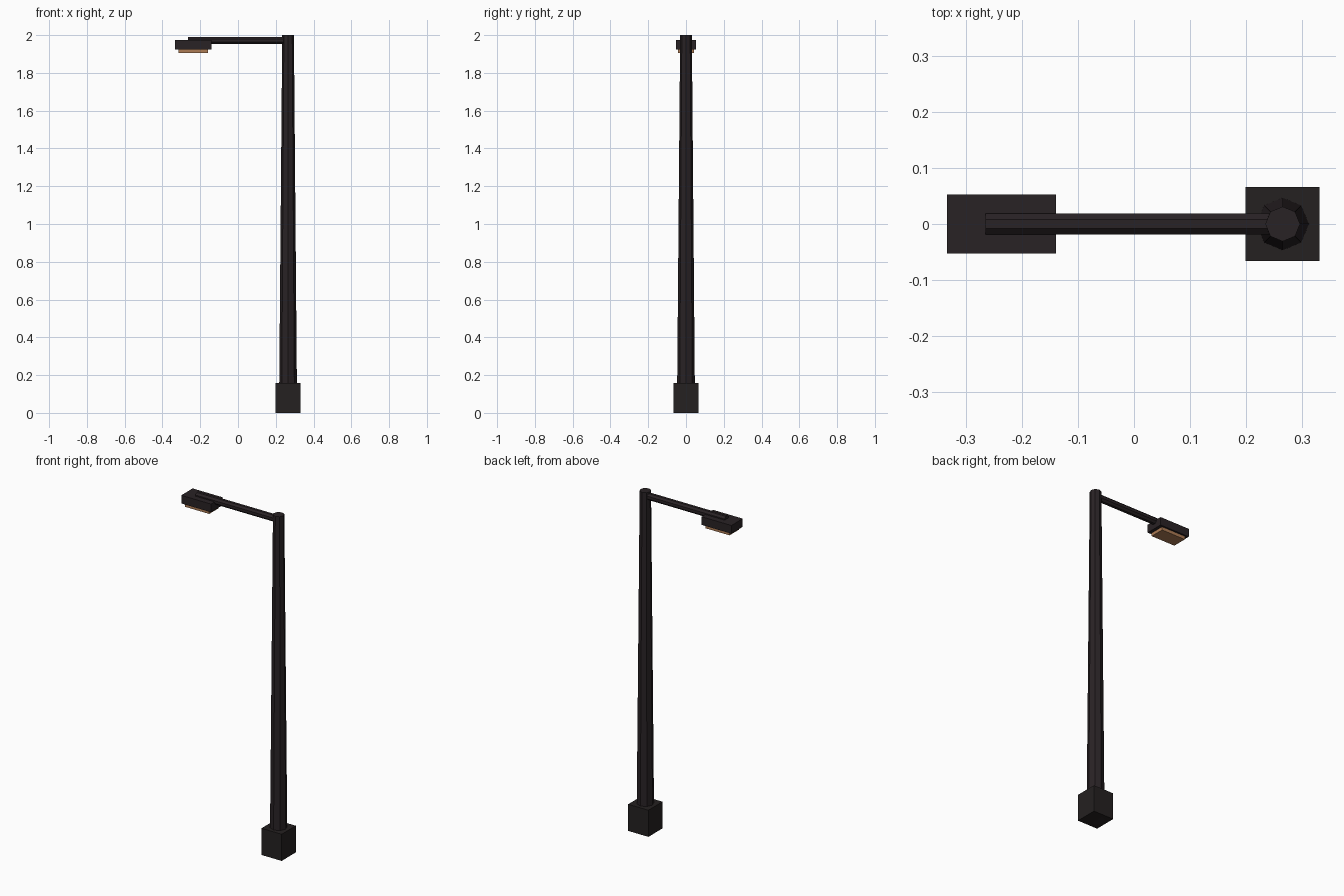
import bpy
import math
from mathutils import Matrix

if "Cube" in bpy.data.objects:
    bpy.data.objects.remove(bpy.data.objects["Cube"])


def material(name, rgb):
    m = bpy.data.materials.new(name)
    m.diffuse_color = (*rgb, 1.0)
    m.use_nodes = True
    m.node_tree.nodes["Principled BSDF"].inputs["Base Color"].default_value = m.diffuse_color
    return m


metal = material("dark_metal", (0.022, 0.016, 0.018))
plinth = material("dark_base", (0.018, 0.015, 0.015))
glow = material("amber_lens", (0.42, 0.20, 0.09))


def box(name, lo, hi, mat):
    bpy.ops.mesh.primitive_cube_add(size=1)
    ob = bpy.context.object
    ob.name = name
    size = [b - a for a, b in zip(lo, hi)]
    mid = [(a + b) / 2 for a, b in zip(lo, hi)]
    ob.data.transform(Matrix.Translation(mid) @ Matrix.Diagonal((*size, 1)))
    ob.data.materials.append(mat)
    return ob


def octagon_rod(name, r1, r2, length, mid, turn, mat):
    bpy.ops.mesh.primitive_cone_add(vertices=8, radius1=r1, radius2=r2, depth=length)
    ob = bpy.context.object
    ob.name = name
    ob.data.transform(Matrix.Translation(mid) @ turn)
    ob.data.materials.append(mat)
    return ob


POLE_X = 0.265

# Square foot and tapered octagonal pole
box("base", (POLE_X - 0.066, -0.066, 0), (POLE_X + 0.066, 0.066, 0.157), plinth)
octagon_rod("pole", 0.048, 0.031, 2.0, (POLE_X, 0, 1.0), Matrix.Identity(4), metal)

# Horizontal arm with a flat side facing up
flat_up = Matrix.Rotation(math.pi / 2, 4, 'Y') @ Matrix.Rotation(math.pi / 8, 4, 'Z')
octagon_rod("arm", 0.0205, 0.0205, 2 * POLE_X, (0, 0, 1.972), flat_up, metal)

# Lamp housing and the lens beneath it
box("lamp_housing", (-0.333, -0.053, 1.925), (-0.139, 0.053, 1.973), metal)
box("lamp_lens", (-0.314, -0.043, 1.906), (-0.158, 0.043, 1.927), glow)
